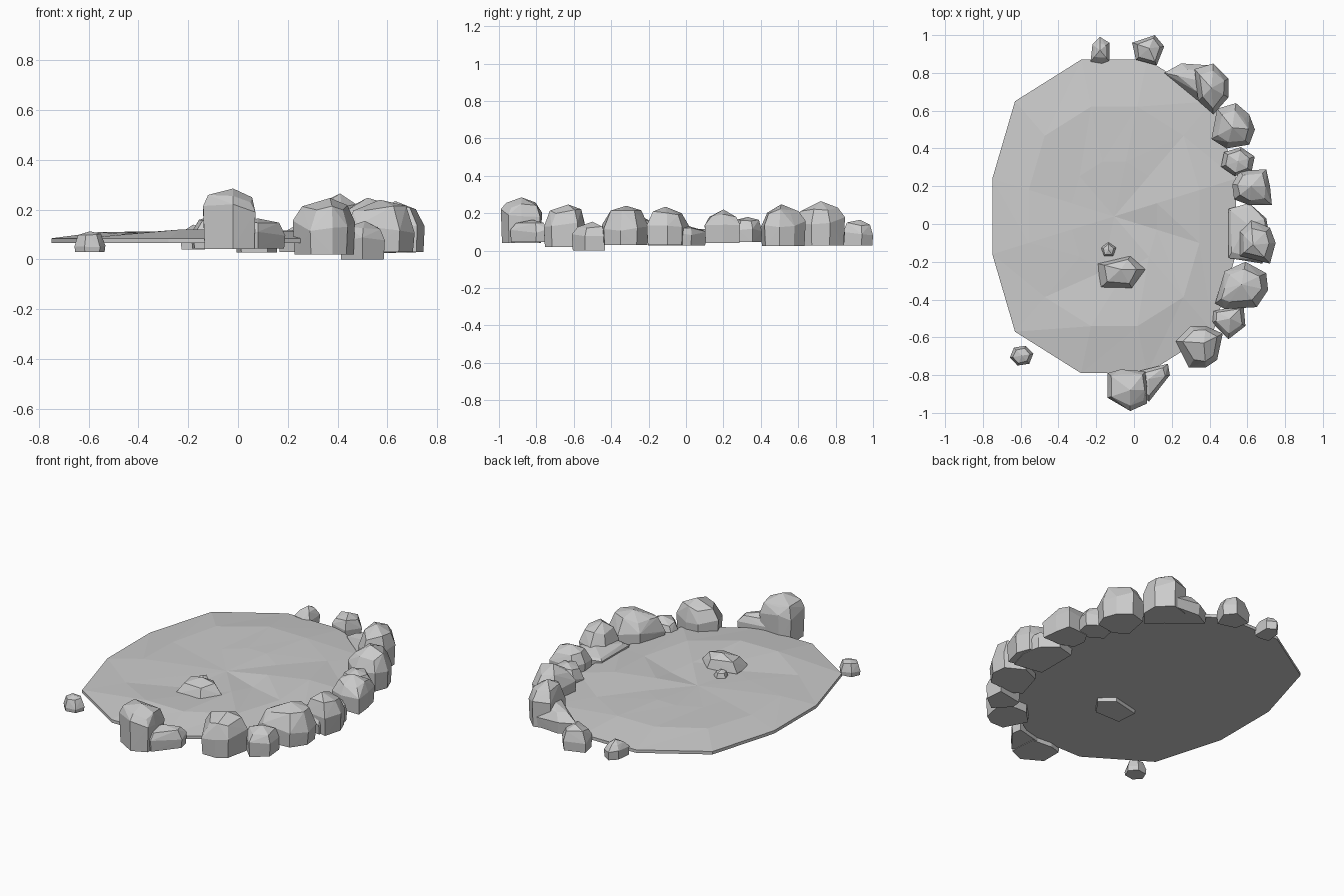
import bpy, bmesh, random
from math import cos, sin, pi, radians
from mathutils import Vector

if "Cube" in bpy.data.objects:
    bpy.data.objects.remove(bpy.data.objects["Cube"])

random.seed(4)


def finish(bm, name):
    bmesh.ops.recalc_face_normals(bm, faces=bm.faces)
    mesh = bpy.data.meshes.new(name)
    bm.to_mesh(mesh)
    bm.free()
    ob = bpy.data.objects.new(name, mesh)
    bpy.context.collection.objects.link(ob)
    return ob


def oval(cx, cy, rx, ry, sides, turn=0):
    return [(cx + rx * cos(2 * pi * i / sides + radians(turn)),
             cy + ry * sin(2 * pi * i / sides + radians(turn))) for i in range(sides)]


def rock(name, outline, z0, z1, peak=None, waist=0.45, shoulder=0.72):
    """Faceted boulder: hull of foot, waist and shoulder rings plus a peak."""
    bm = bmesh.new()
    c = sum((Vector(p) for p in outline), Vector((0, 0))) / len(outline)
    top = Vector(peak) if peak else c
    h = z1 - z0
    for i, p in enumerate(outline):
        p = Vector(p)
        foot = c + (p - c) * 0.95
        high = top + (p - top) * (shoulder + random.uniform(-0.06, 0.06))
        bm.verts.new((*foot, z0))
        bm.verts.new((*p, z0 + h * (waist + random.uniform(-0.1, 0.1))))
        bm.verts.new((*high, z0 + h * (0.84 + random.uniform(-0.07, 0.06))))
    bm.verts.new((*top, z1))
    res = bmesh.ops.convex_hull(bm, input=bm.verts)
    junk = {g for g in res["geom_interior"] + res["geom_unused"]
            if isinstance(g, bmesh.types.BMVert)}
    if junk:
        bmesh.ops.delete(bm, geom=list(junk), context='VERTS')
    return finish(bm, name)


# Pond bed: twelve-sided slab with a gently uneven faceted top
quarter = [(0.645, 0.20), (0.525, 0.61), (0.175, 0.83)]
rim = (quarter + [(-x, y) for x, y in reversed(quarter)]
       + [(-x, -y) for x, y in quarter] + [(x, -y) for x, y in reversed(quarter)])
bm = bmesh.new()
rings = []
for s, lo, hi in ((1, 0.067, 0.067), (1, 0.085, 0.085), (0.7, 0.10, 0.122), (0.35, 0.095, 0.118)):
    rings.append([bm.verts.new((-0.105 + x * s, 0.04 + y * s, random.uniform(lo, hi)))
                  for x, y in rim])
bm.faces.new(rings[0])
hub = bm.verts.new((-0.105, 0.04, 0.105))
for i in range(12):
    j = (i + 1) % 12
    for a, b in zip(rings, rings[1:]):
        if a is rings[0]:
            bm.faces.new((a[i], a[j], b[j], b[i]))
        else:
            bm.faces.new((a[i], a[j], b[j]))
            bm.faces.new((a[i], b[j], b[i]))
    bm.faces.new((rings[-1][i], rings[-1][j], hub))
finish(bm, "pond_bed")

# Back rocks
rock("back_pebble", [(-.18, .99), (-.13, .96), (-.13, .86), (-.17, .85), (-.23, .86), (-.22, .95)],
     0.04, 0.14, (-.18, .92), shoulder=0.6)
rock("back_rock", [(-.01, .96), (.11, 1.0), (.16, .94), (.12, .84), (.01, .87)],
     0.027, 0.165, (.08, .93), shoulder=0.75)
rock("back_boulder", [(.32, .82), (.42, .85), (.50, .77), (.50, .67), (.42, .58), (.34, .65)],
     0.027, 0.265, (.41, .72), 0.55)
rock("back_boulder_shelf", [(.16, .80), (.25, .85), (.40, .84), (.40, .62), (.33, .66)],
     0.03, 0.17, (.34, .76), 0.5, 0.6)

# Right bank rocks
rock("right_boulder", [(.44, .61), (.54, .64), (.61, .58), (.64, .50), (.61, .42), (.49, .40), (.41, .45)],
     0.025, 0.248, (.52, .51), 0.5)
rock("right_small_rock", oval(.55, .33, .095, .078, 6, 20), 0.045, 0.18)
rock("right_square_rock", [(.52, .21), (.56, .28), (.70, .29), (.72, .20), (.73, .10), (.61, .10), (.53, .13)],
     0.042, 0.22, (.62, .20), shoulder=0.7)
rock("right_low_rock", [(.50, .08), (.61, .11), (.70, .03), (.72, -.08), (.68, -.21), (.50, -.18)],
     0.027, 0.135, (.60, 0), 0.6, 0.85)
rock("right_stacked_rock", [(.56, -.04), (.62, .02), (.72, -.02), (.75, -.10), (.72, -.21), (.56, -.17)],
     0.03, 0.235, (.63, -.11))
rock("right_front_boulder", [(.45, -.35), (.48, -.25), (.59, -.20), (.70, -.26), (.71, -.35), (.65, -.44), (.48, -.45), (.43, -.42)],
     0.03, 0.24, (.57, -.32))
rock("low_front_rock", [(.41, -.52), (.42, -.46), (.58, -.43), (.59, -.54), (.50, -.61)],
     0.0, 0.155, (.51, -.5), 0.5, 0.75)

# Front rocks
rock("front_right_boulder", [(.22, -.62), (.30, -.54), (.38, -.54), (.47, -.58), (.44, -.72), (.38, -.76), (.29, -.76)],
     0.02, 0.247, (.37, -.63), 0.5)
rock("front_boulder", [(-.14, -.79), (-.07, -.77), (.06, -.78), (.07, -.88), (.07, -.95), (-.02, -.99), (-.14, -.92)],
     0.042, 0.285, (-.02, -.88), 0.65, 0.8)
rock("front_boulder_shelf", [(.02, -.78), (.18, -.74), (.19, -.80), (.08, -.94), (.02, -.90)],
     0.045, 0.165, (.08, -.82), 0.5)
rock("left_pebble", oval(-.595, -.697, .063, .056, 6, 10), 0.03, 0.113, waist=0.3)

# Stones inside the pond
rock("pond_stone", [(-.19, -.21), (-.02, -.17), (.06, -.24), (-.01, -.34), (-.18, -.34)],
     0.045, 0.185, (-.07, -.24), 0.4, 0.7)
rock("pond_pebble", oval(-.135, -.137, .042, .04, 5, 90), 0.07, 0.14)
